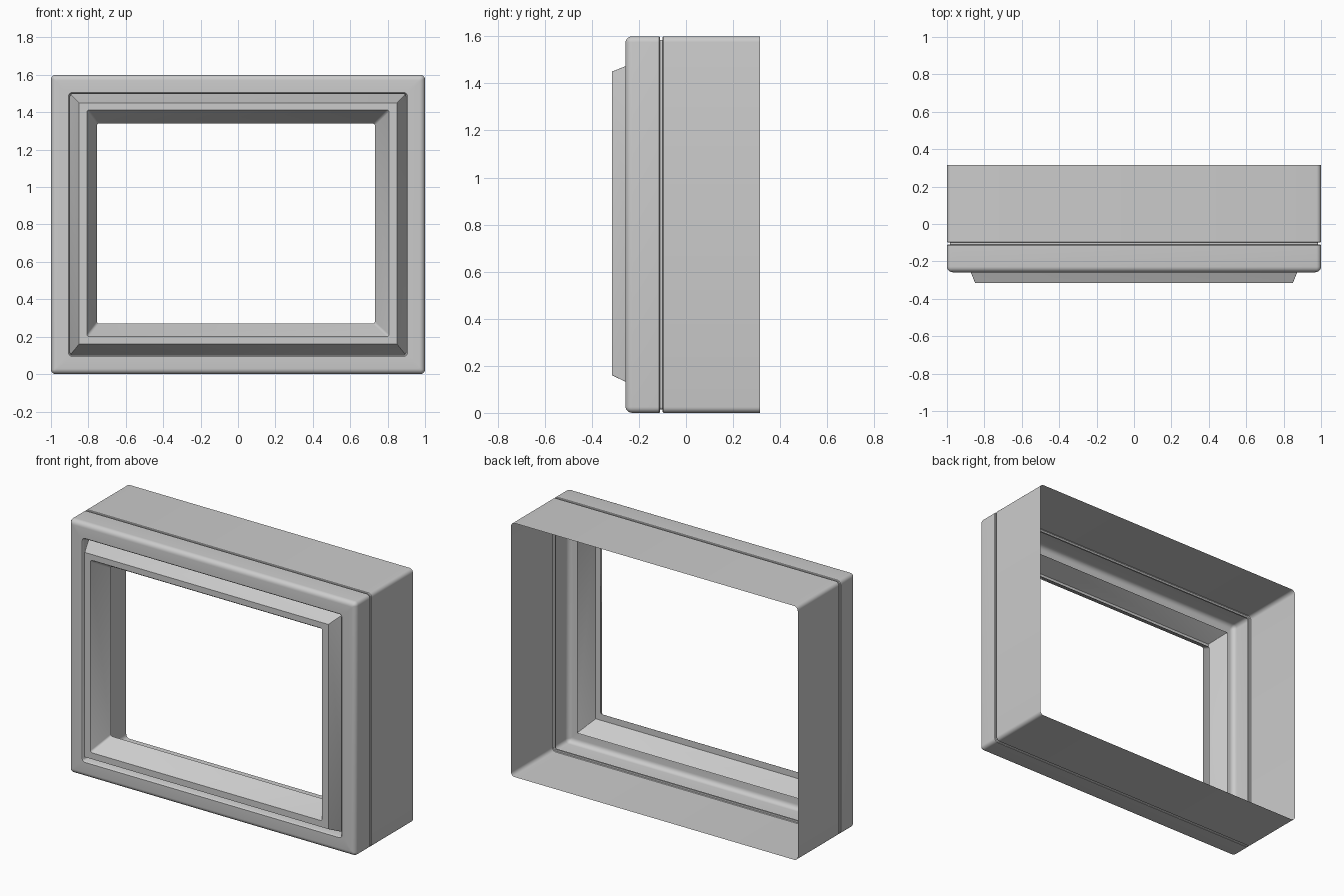
import bpy
import bmesh
import math

if "Cube" in bpy.data.objects:
    bpy.data.objects.remove(bpy.data.objects["Cube"])


def loop_points(x0, x1, z0, z1, y, r, seg):
    """Rounded rectangle in the xz plane, counter-clockwise seen from the front."""
    pts = []
    corners = [(x1 - r, z0 + r, -90), (x1 - r, z1 - r, 0),
               (x0 + r, z1 - r, 90), (x0 + r, z0 + r, 180)]
    for cx, cz, start in corners:
        for i in range(seg + 1):
            a = math.radians(start + 90 * i / seg)
            pts.append((cx + r * math.cos(a), y, cz + r * math.sin(a)))
    return pts


def loft(name, rings, seg=5):
    """Skin a sheet through a list of (x0, x1, z0, z1, y, radius) rings."""
    bm = bmesh.new()
    loops = [[bm.verts.new(p) for p in loop_points(*ring, seg)] for ring in rings]
    n = len(loops[0])
    for a, b in zip(loops, loops[1:]):
        for i in range(n):
            j = (i + 1) % n
            bm.faces.new((a[i], a[j], b[j], b[i]))
    mesh = bpy.data.meshes.new(name)
    bm.to_mesh(mesh)
    bm.free()
    obj = bpy.data.objects.new(name, mesh)
    bpy.context.collection.objects.link(obj)
    bpy.ops.object.select_all(action='DESELECT')
    obj.select_set(True)
    bpy.context.view_layer.objects.active = obj
    bpy.ops.object.shade_smooth_by_angle(angle=math.radians(32))
    return obj


def inset(d, y, r):
    """Ring at distance d inside the 2 x 1.6 outline."""
    return (-1 + d, 1 - d, d, 1.6 - d, y, r)


R = 0.025   # outline corner radius
G = 0.015   # groove depth

# Rear housing: open at the back, turned in at the seam groove
loft("rear_housing", [
    inset(0, 0.315, R), inset(0, -0.096, R), inset(0.004, -0.1, R - 0.004),
    inset(G, -0.1, R - G), inset(G, -0.11, R - G)])

# Front housing: rounded front edge, flat face, rounded lip and recess wall
E = 0.03
front = [inset(G, -0.11, R - G), inset(0.004, -0.11, R - 0.004), inset(0, -0.114, R)]
for k in range(7):
    t = math.radians(90 * k / 6)
    d = E * (1 - math.cos(t))
    front.append(inset(d, -0.255 + E - E * math.sin(t) - 0.003, max(R - d, 0.008)))
front += [inset(0.094, -0.258, 0.02), inset(0.098, -0.255, 0.016),
          inset(0.1, -0.25, 0.014), inset(0.103, -0.195, 0.011)]
loft("front_housing", front)

# Screen bezel: mitred outer slope, flat rim, slope inward to the window
loft("screen_bezel", [
    (-0.897, 0.897, 0.103, 1.497, -0.195, 0.002),
    (-0.85, 0.85, 0.16, 1.45, -0.315, 0.002),
    (-0.808, 0.808, 0.2, 1.413, -0.315, 0.012),
    (-0.754, 0.732, 0.27, 1.34, -0.19, 0.012)], seg=3)
